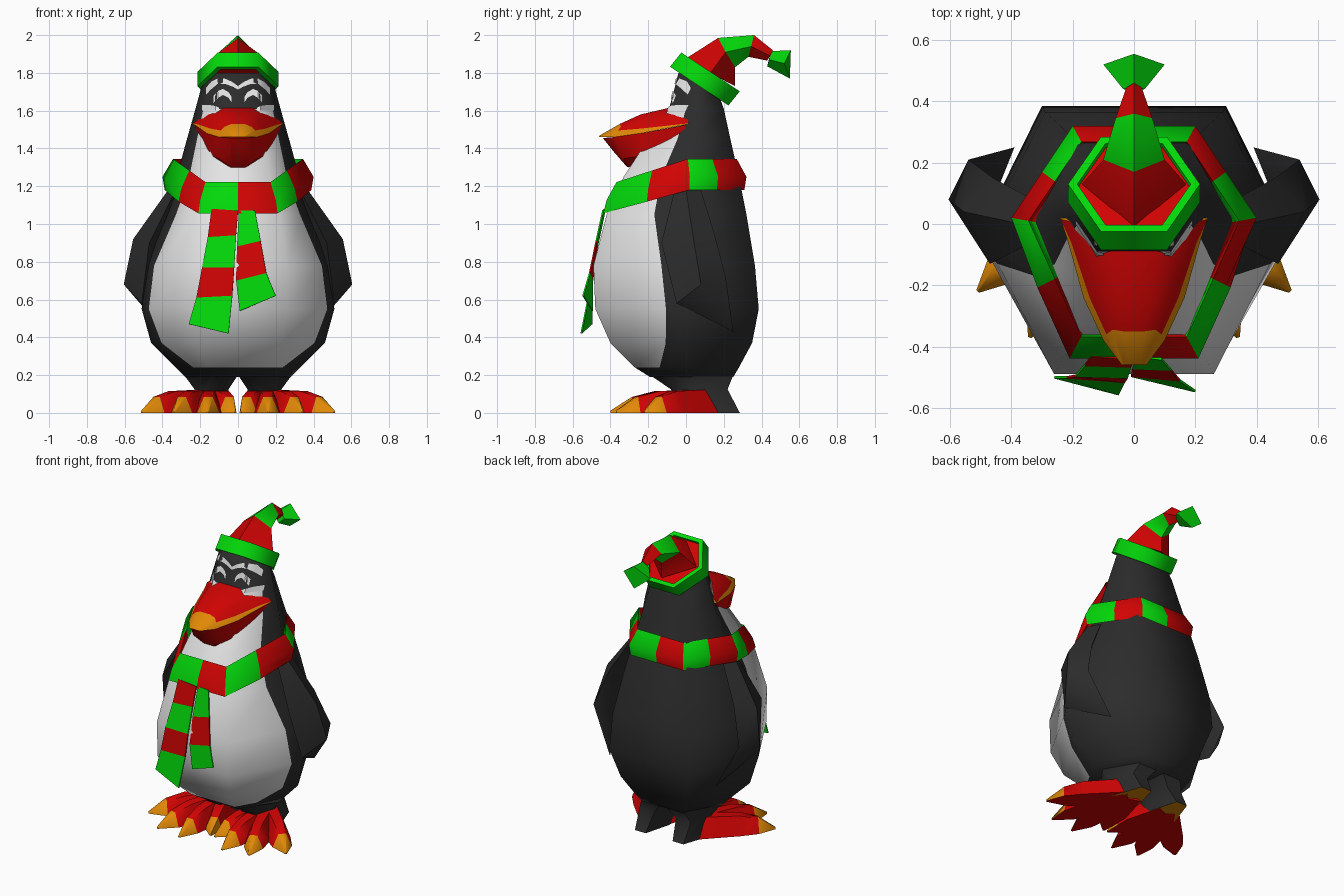
import bpy, bmesh, math
from mathutils import Vector
from mathutils.bvhtree import BVHTree

if "Cube" in bpy.data.objects:
    bpy.data.objects.remove(bpy.data.objects["Cube"])


def material(name, rgb):
    m = bpy.data.materials.new(name)
    m.diffuse_color = (*rgb, 1)
    m.use_nodes = True
    m.node_tree.nodes["Principled BSDF"].inputs["Base Color"].default_value = m.diffuse_color
    return m


MATS = [material("charcoal", (0.025, 0.025, 0.025)), material("white", (0.78, 0.78, 0.78)),
        material("red", (0.64, 0.001, 0.001)), material("green", (0.001, 0.69, 0.003)),
        material("orange", (0.75, 0.25, 0.002))]
BLACK, WHITE, RED, GREEN, ORANGE = range(5)


def loft(name, rings, color, closed=True, caps=True, around=False, smooth=40, end=None):
    """Skin a list of point rings; color(i, j) gives the material of each face."""
    bm = bmesh.new()
    vs = [[bm.verts.new(p) for p in r] for r in rings]
    n, rows = len(vs[0]), len(vs)
    for i in range(rows if around else rows - 1):
        for j in range(n if closed else n - 1):
            a, b = vs[i], vs[(i + 1) % rows]
            f = bm.faces.new((a[j], a[(j + 1) % n], b[(j + 1) % n], b[j]))
            f.material_index = color(i, j)
    if caps:
        bm.faces.new(vs[0]).material_index = color(0, 0)
        bm.faces.new(vs[-1]).material_index = color(rows - 2, 0) if end is None else end
    bmesh.ops.remove_doubles(bm, verts=bm.verts, dist=0.0005)
    bmesh.ops.recalc_face_normals(bm, faces=bm.faces)
    me = bpy.data.meshes.new(name)
    bm.to_mesh(me)
    bm.free()
    for m in MATS:
        me.materials.append(m)
    ob = bpy.data.objects.new(name, me)
    bpy.context.collection.objects.link(ob)
    bpy.ops.object.select_all(action='DESELECT')
    ob.select_set(True)
    bpy.context.view_layer.objects.active = ob
    if smooth:
        bpy.ops.object.shade_smooth_by_angle(angle=math.radians(smooth))
    return ob


def mirrored(half):
    """Right-hand points followed by their mirror images in reverse."""
    return half + [(-x, y, z) for x, y, z in reversed(half)]


# Body: hexagonal rings, with an extra point where the white belly ends
# z, front x/y, side x/y, back x/y, belly width fraction
body_rows = [
    (0.19, .13, -.19, .28, .03, .15, .25, .4), (0.24, .16, -.27, .33, .02, .18, .28, .45),
    (0.37, .22, -.40, .46, -.02, .24, .35, .77), (0.55, .26, -.48, .51, -.04, .30, .385, .85),
    (0.78, .26, -.49, .49, -.04, .29, .365, .80), (1.05, .22, -.42, .40, 0, .24, .32, .60),
    (1.25, .17, -.33, .325, .02, .20, .28, .57), (1.45, .13, -.20, .27, .05, .16, .235, .62),
    (1.61, .12, -.09, .225, .06, .13, .20, .6), (1.72, .11, -.06, .195, .07, .11, .16, .6),
    (1.80, .09, -.04, .16, .09, .09, .15, .6)]
rings = []
for z, fx, fy, sx, sy, bx, by, t in body_rows:
    edge = (fx + (sx - fx) * t, fy + (sy - fy) * t, z)
    rings.append(mirrored([(fx, fy, z), edge, (sx, sy, z), (bx, by, z)]))
body = loft("body", rings, lambda i, j: WHITE if 1 <= i <= 7 and j in (0, 6, 7) else BLACK, smooth=75)

# Painted brows, eyelids and cheeks laid on the face
tree = BVHTree.FromPolygons([v.co for v in body.data.vertices],
                            [p.vertices[:] for p in body.data.polygons])


def on_face(x, z):
    hit = tree.ray_cast(Vector((x, -2, z)), Vector((0, 1, 0)))[0]
    return (x, hit.y - 0.006, z)


marks = {
    "brow": [(0, 1.712, 1.73), (.03, 1.728, 1.752), (.07, 1.742, 1.77), (.11, 1.74, 1.77),
             (.14, 1.715, 1.755), (.17, 1.685, 1.72)],
    "eyelid": [(.035, 1.645, 1.675), (.05, 1.668, 1.698), (.08, 1.683, 1.715), (.105, 1.668, 1.705),
               (.13, 1.64, 1.68)],
    "cheek": [(.10, 1.60, 1.615), (.12, 1.60, 1.625), (.15, 1.60, 1.63), (.19, 1.60, 1.63)]}
for side, s in (("right", 1), ("left", -1)):
    for name, pts in marks.items():
        loft(f"{name}_{side}", [[on_face(s * x, a), on_face(s * x, b)] for x, a, b in pts],
             lambda i, j: WHITE, closed=False, caps=False)

# Beak: orange rim and tip on the upper half
upper = [[(.24, .02, 1.53), (.239, .015, 1.533), (.17, 0, 1.585), (.08, -.02, 1.63)],
         [(.215, -.06, 1.515), (.205, -.06, 1.525), (.15, -.09, 1.575), (.075, -.09, 1.615)],
         [(.165, -.24, 1.48), (.145, -.24, 1.505), (.11, -.24, 1.55), (.06, -.24, 1.58)],
         [(.10, -.38, 1.46), (.09, -.36, 1.495), (.07, -.345, 1.515), (.035, -.35, 1.53)],
         [(.04, -.46, 1.46), (.04, -.46, 1.462), (.03, -.458, 1.465), (.02, -.455, 1.47)]]
loft("upper_beak", [mirrored(r) for r in upper],
     lambda i, j: ORANGE if i == 3 or j in (0, 6) else RED)
lower = [[(.23, 0, 1.525), (.20, -.02, 1.44), (.06, -.10, 1.36)],
         [(.165, -.24, 1.48), (.15, -.22, 1.365), (.06, -.28, 1.31)],
         [(.10, -.38, 1.46), (.10, -.33, 1.345), (.04, -.305, 1.30)],
         [(.04, -.44, 1.455), (.04, -.38, 1.38), (.03, -.315, 1.305)]]
loft("lower_beak", [mirrored(r) for r in lower], lambda i, j: RED)

# Hat: tilted hexagonal brim, lining, bent striped cone, tassel


def tilted_hex(cy, cz, r):
    return [(r * math.cos(k * math.pi / 3), cy + .83 * r * math.sin(k * math.pi / 3),
             cz - .55 * r * math.sin(k * math.pi / 3)) for k in range(6)]


loft("hat_brim", [tilted_hex(.07, 1.73, .185), tilted_hex(.07, 1.73, .215),
                  tilted_hex(.13, 1.805, .215), tilted_hex(.13, 1.805, .185)],
     lambda i, j: GREEN, caps=False, around=True, smooth=70)
loft("hat_lining", [tilted_hex(.115, 1.787, .195), tilted_hex(.12, 1.795, .12)], lambda i, j: RED)


def diamond(ty, tz, sx, sy, sz, by, bz):
    return [(0, ty, tz), (sx, sy, sz), (0, by, bz), (-sx, sy, sz)]


loft("hat_cone", [diamond(-.01, 1.87, .17, .13, 1.80, .26, 1.73),
                  diamond(.17, 1.985, .10, .21, 1.91, .26, 1.83),
                  diamond(.36, 2.0, .06, .345, 1.94, .33, 1.885),
                  diamond(.46, 1.92, .025, .445, 1.89, .43, 1.865)],
     lambda i, j: (RED, GREEN, RED)[i], smooth=60)
loft("hat_tassel", [diamond(.45, 1.915, .035, .44, 1.87, .43, 1.835),
                    diamond(.555, 1.92, .10, .52, 1.85, .55, 1.77)], lambda i, j: GREEN)

# Scarf loop: twelve alternating blocks around a hexagon, dipping at the front
corners = [(0, -.42), (.2, -.42), (.4, .02), (.2, .32), (-.2, .32), (-.4, .02), (-.2, -.42)]
path = [corners[0], corners[1]]
for a, b in zip(corners[1:], corners[2:]):
    path += [((a[0] + b[0]) / 2, (a[1] + b[1]) / 2), b]
rings = []
for x, y in path:
    drop = min(0, (y - .02) * .28)
    low = 1.05 if y < -.1 else .97
    section = [(.86, 1.345), (1, 1.25), (low, 1.18), (.8, 1.24)]
    rings.append([(x * k, -.05 + (y + .05) * k, z + drop) for k, z in section])
loft("scarf_loop", rings, lambda i, j: RED if i % 2 == 0 else GREEN, caps=False, around=True, smooth=75)

# Scarf tails hanging over the belly
tails = {
    "scarf_tail_left": (RED, [
        [(-.14, -.43, 1.08), (0, -.44, 1.07)], [(-.16, -.46, .93), (-.01, -.465, .94)],
        [(-.19, -.495, .77), (-.02, -.50, .77)], [(-.22, -.50, .61), (-.03, -.515, .62)],
        [(-.26, -.50, .47), (-.05, -.555, .42)]]),
    "scarf_tail_right": (GREEN, [
        [(.005, -.43, 1.07), (.09, -.44, 1.07)], [(-.005, -.47, .88), (.12, -.475, .91)],
        [(-.01, -.495, .70), (.15, -.51, .74)], [(.01, -.495, .54), (.20, -.545, .62)]])}
for name, (first, rows) in tails.items():
    tail = loft(name, rows, lambda i, j: first if i % 2 == 0 else RED + GREEN - first,
                closed=False, caps=False, smooth=0)
    mod = tail.modifiers.new("thickness", 'SOLIDIFY')
    mod.thickness = 0.008
    mod.offset = 0

# Wings, legs and feet on both sides
wing = [[(.33, -.06, 1.18), (.37, 0, 1.18), (.33, .08, 1.18), (.28, 0, 1.18)],
        [(.47, -.13, .90), (.555, .04, .92), (.46, .15, .95), (.40, .02, .90)],
        [(.51, -.05, .58), (.605, .08, .68), (.54, .21, .72), (.46, .08, .62)],
        [(.39, .25, .43)] * 4]
leg = [[(0, .03, .20), (.04, -.19, .20), (.13, -.19, .20), (.285, .03, .20), (.155, .25, .20), (.02, .25, .20)],
       [(.05, .05, .125), (.08, -.08, .125), (.18, -.08, .125), (.23, .06, .125), (.19, .22, .125), (.08, .22, .125)],
       [(.05, .10, 0), (.08, -.04, .03), (.22, -.04, .03), (.25, .08, 0), (.18, .285, 0), (.10, .285, 0)]]
toes = [(.015, -.27), (.16, -.40), (.34, -.37), (.51, -.22)]
for side, s in (("right", 1), ("left", -1)):
    def flip(rows):
        return [[(s * x, y, z) for x, y, z in r] for r in rows]
    loft(f"wing_{side}", flip(wing), lambda i, j: BLACK, smooth=50)
    # dark leg with an orange heel pad underneath
    loft(f"leg_{side}", flip(leg), lambda i, j: BLACK, smooth=60, end=ORANGE)
    for n, (tx, ty) in enumerate(toes):
        heel, tip = Vector((.15, .12, 0)), Vector((tx, ty, 0))
        across = (tip - heel).normalized().cross(Vector((0, 0, 1)))
        rows = []
        for t, w, h in ((0, .085, .125), (.55, .075, .115), (.78, .06, .085), (1, .006, .012)):
            c = heel.lerp(tip, t)
            pts = [c - across * w, c - across * w * .4 + Vector((0, 0, h)),
                   c + across * w * .4 + Vector((0, 0, h)), c + across * w]
            rows.append([(max(p.x, .008), p.y, p.z) for p in pts])
        loft(f"toe_{n + 1}_{side}", flip(rows),
             lambda i, j: ORANGE if i == 2 and j != 3 else RED, smooth=60)
